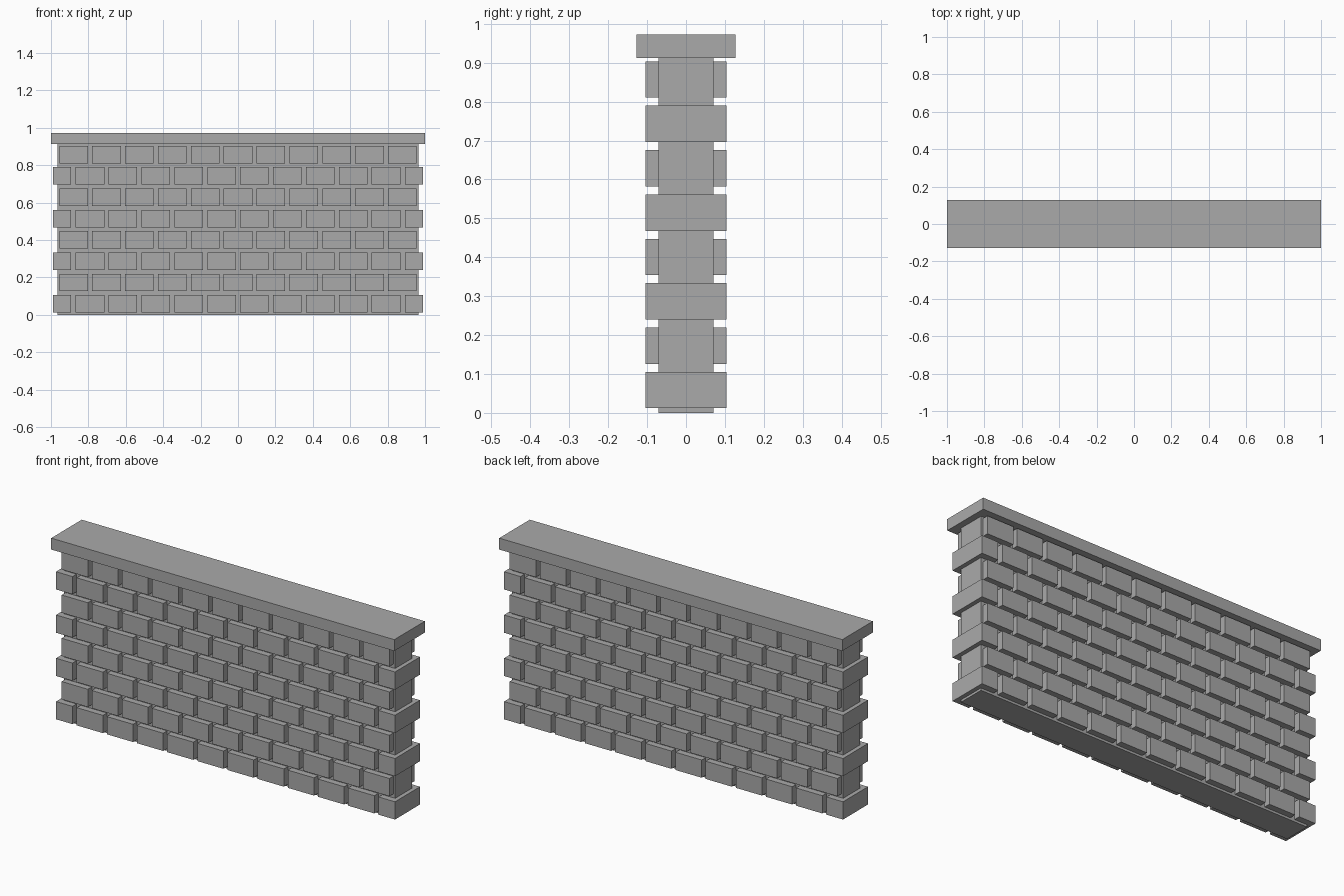
import bpy
import bmesh
from mathutils import Matrix, Vector

if "Cube" in bpy.data.objects:
    bpy.data.objects.remove(bpy.data.objects["Cube"], do_unlink=True)

stone = bpy.data.materials.new("grey_stone")
stone.use_nodes = True
GREY = (0.4, 0.4, 0.4, 1)
stone.diffuse_color = GREY
stone.node_tree.nodes["Principled BSDF"].inputs["Base Color"].default_value = GREY


def build(name, boxes):
    """Make one object from boxes given as (x0, x1, half depth, z0, z1)."""
    bm = bmesh.new()
    for x0, x1, depth, z0, z1 in boxes:
        place = Matrix.Translation(((x0 + x1) / 2, 0, (z0 + z1) / 2))
        size = Matrix.Diagonal(Vector((x1 - x0, depth * 2, z1 - z0, 1)))
        bmesh.ops.create_cube(bm, size=1, matrix=place @ size)
    mesh = bpy.data.meshes.new(name)
    bm.to_mesh(mesh)
    bm.free()
    mesh.materials.append(stone)
    obj = bpy.data.objects.new(name, mesh)
    bpy.context.collection.objects.link(obj)


# Mortar core and coping slab
build("mortar_core", [(-0.966, 0.966, 0.071, 0, 0.912)])
build("coping_slab", [(-1, 1, 0.127, 0.912, 0.972)])

# Brick courses, alternating between half-brick ends and full bricks
PITCH, HALF, DEPTH = 0.1758, 0.0765, 0.104
for row in range(8):
    z0 = 0.012 + row * 0.114
    z1 = z0 + 0.0935
    count = 11 if row % 2 else 10
    centres = [(i - (count - 1) / 2) * PITCH for i in range(count)]
    bricks = [(x - HALF, x + HALF, DEPTH, z0, z1) for x in centres]
    if row % 2 == 0:
        bricks += [(-0.988, -0.892, DEPTH, z0, z1), (0.892, 0.988, DEPTH, z0, z1)]
    build(f"brick_course_{row + 1}", bricks)
